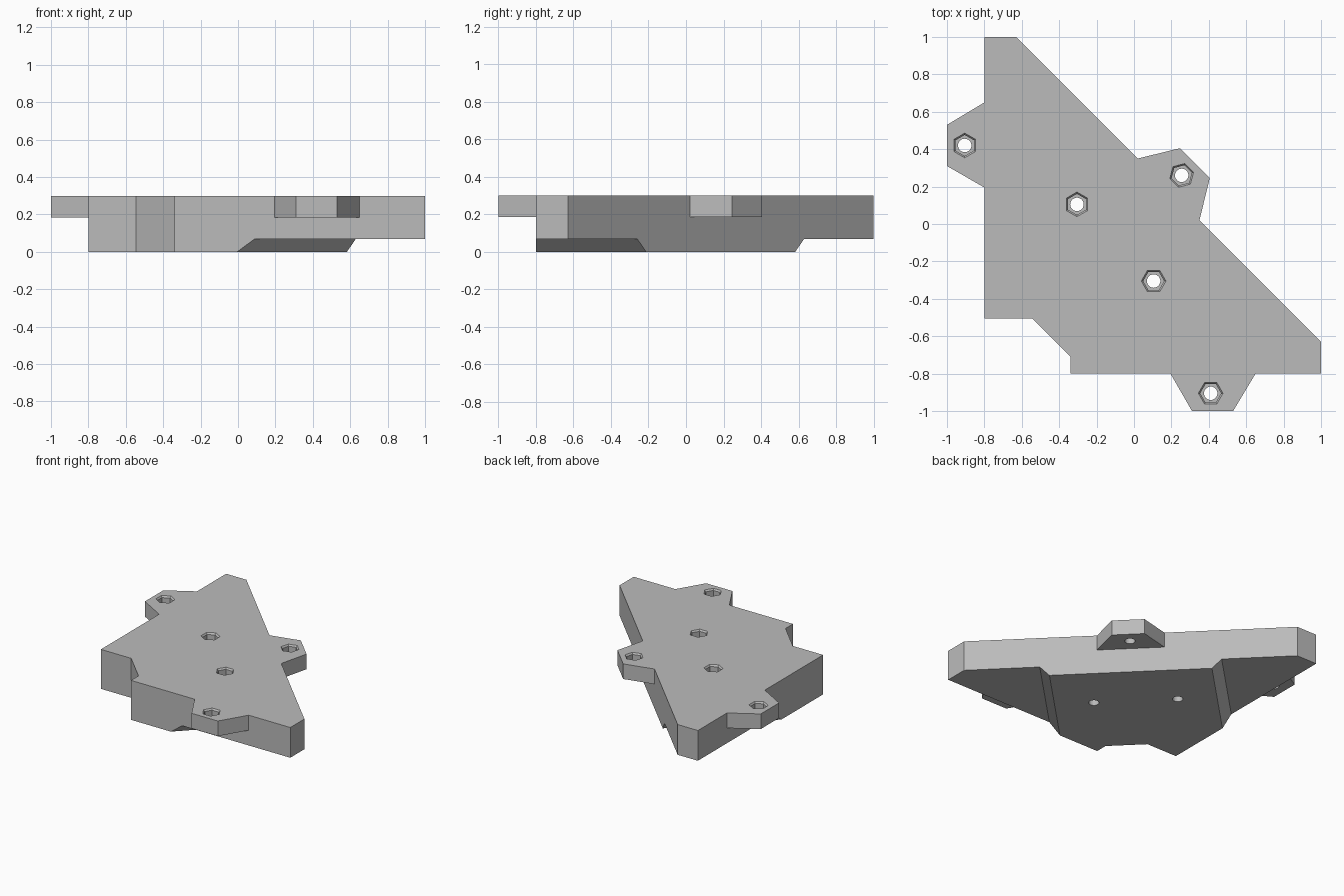
import bpy, bmesh, math
from mathutils import Matrix

cube = bpy.data.objects.get("Cube")
if cube:
    bpy.data.objects.remove(cube, do_unlink=True)

TOP, TAB_BOTTOM, STEP = 0.3, 0.185, 0.07

grey = bpy.data.materials.new("plain grey")
grey.use_nodes = True
grey.diffuse_color = (0.5, 0.5, 0.5, 1)
grey.node_tree.nodes["Principled BSDF"].inputs["Base Color"].default_value = (0.5, 0.5, 0.5, 1)


def finish(name, bm, helper=False):
    bmesh.ops.recalc_face_normals(bm, faces=bm.faces)
    mesh = bpy.data.meshes.new(name)
    bm.to_mesh(mesh)
    bm.free()
    mesh.materials.append(grey)
    obj = bpy.data.objects.new(name, mesh)
    bpy.context.collection.objects.link(obj)
    obj.hide_render = helper
    return obj


def prism(name, outline, z0, z1, matrix=None, helper=False):
    bm = bmesh.new()
    face = bm.faces.new([bm.verts.new((x, y, z0)) for x, y in outline])
    ext = bmesh.ops.extrude_face_region(bm, geom=[face])
    for v in ext["geom"]:
        if isinstance(v, bmesh.types.BMVert):
            v.co.z = z1
    if matrix:
        bm.transform(matrix)
    return finish(name, bm, helper)


def lathe(name, x, y, rings, sides, angle):
    """Closed solid through rings of (radius, height), used as a cutter."""
    bm = bmesh.new()
    loops = []
    for r, z in rings:
        turns = [angle + math.tau * i / sides for i in range(sides)]
        loops.append([bm.verts.new((x + r * math.cos(a), y + r * math.sin(a), z)) for a in turns])
    for low, high in zip(loops, loops[1:]):
        for i in range(sides):
            j = (i + 1) % sides
            bm.faces.new((low[i], low[j], high[j], high[i]))
    bm.faces.new(loops[0])
    bm.faces.new(loops[-1])
    return finish(name, bm, True)


def combine(target, tool, operation):
    mod = target.modifiers.new(tool.name, "BOOLEAN")
    mod.operation, mod.solver, mod.object = operation, "EXACT", tool
    bpy.context.view_layer.objects.active = target
    bpy.ops.object.modifier_apply(modifier=mod.name)
    bpy.data.objects.remove(tool, do_unlink=True)


# Main triangular plate with clipped corners and a notch
plate = prism("mounting_plate", [
    (-0.8, 1), (-0.63, 1), (1, -0.63), (1, -0.8), (-0.34, -0.8),
    (-0.34, -0.71), (-0.545, -0.505), (-0.8, -0.505)], 0, TOP)

# Sloped steps under both long ends, cut square to the diagonal edge
wedge = [(0.70, -STEP), (0.89, STEP), (2.4, STEP), (2.4, -STEP)]
for name, turn in (("right_step", 135), ("left_step", -45)):
    profile = [(d / math.sqrt(2), z) for d, z in wedge]
    matrix = Matrix.Rotation(math.radians(turn), 4, "Z") @ Matrix.Rotation(math.pi / 2, 4, "X")
    combine(plate, prism(name, profile, -2, 2, matrix, True), "DIFFERENCE")

# Three screw tabs, each rooted slightly inside the plate
side_tab = [(-0.75, 0.68), (-0.8, 0.65), (-1, 0.53), (-1, 0.31), (-0.8, 0.195), (-0.75, 0.165)]
tabs = {
    "side_tab": side_tab,
    "front_tab": [(y, x) for x, y in side_tab],
    "diagonal_tab": [(0, 0.345), (0.02, 0.35), (0.245, 0.405), (0.405, 0.245), (0.35, 0.02), (0.345, 0)],
}
for name, outline in tabs.items():
    combine(plate, prism(name, outline, TAB_BOTTOM, TOP, helper=True), "UNION")

# Hexagonal nut pockets with bevelled rims, and round bolt holes through
holes = [(-0.905, 0.42, 30), (0.41, -0.905, 0), (-0.305, 0.105, 30), (0.105, -0.305, 0), (0.255, 0.26, 15)]
for x, y, degrees in holes:
    angle = math.radians(degrees)
    pocket = [(0.056, TOP - 0.065), (0.056, TOP - 0.012), (0.066, TOP), (0.066, TOP + 0.05)]
    combine(plate, lathe("nut_pocket", x, y, pocket, 6, angle), "DIFFERENCE")
    combine(plate, lathe("bolt_hole", x, y, [(0.036, -0.1), (0.036, TOP + 0.1)], 24, angle), "DIFFERENCE")
